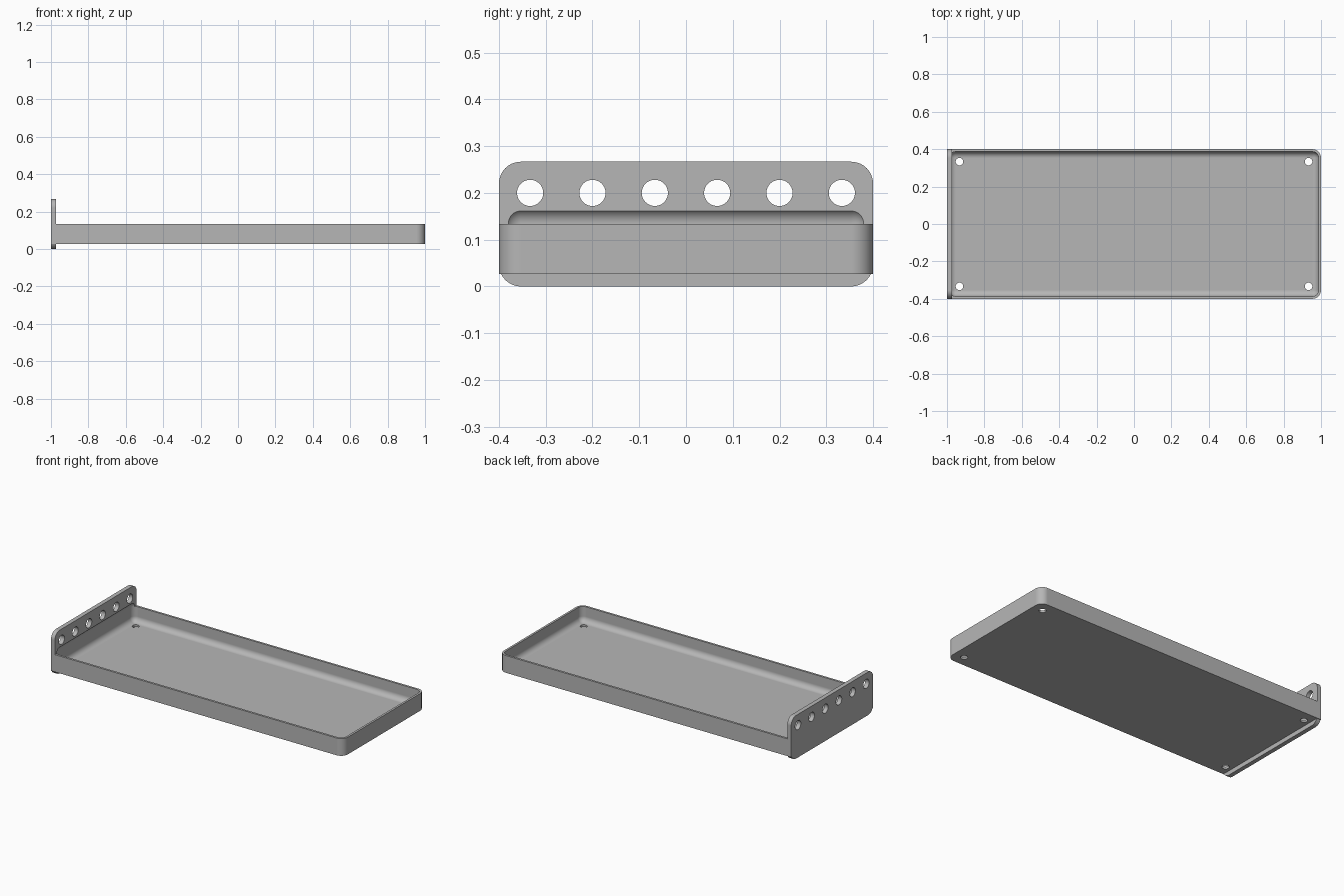
import bpy, bmesh, math
from mathutils import Matrix, Vector

U = 2 / 150  # one design unit (the tray is 150 units long)

if "Cube" in bpy.data.objects:
    bpy.data.objects.remove(bpy.data.objects["Cube"])

grey = bpy.data.materials.new("plain grey")
grey.use_nodes = True
colour = (0.47, 0.47, 0.47, 1)
grey.diffuse_color = colour
grey.node_tree.nodes["Principled BSDF"].inputs["Base Color"].default_value = colour


def to_object(name, bm):
    bmesh.ops.scale(bm, vec=(U, U, U), verts=bm.verts)
    mesh = bpy.data.meshes.new(name)
    bm.to_mesh(mesh)
    bm.free()
    mesh.materials.append(grey)
    obj = bpy.data.objects.new(name, mesh)
    bpy.context.collection.objects.link(obj)
    return obj


def rounded_box(name, low, high, radius, rule):
    """Box whose edges are rounded where rule(direction, midpoint) is true."""
    low, high = Vector(low), Vector(high)
    bm = bmesh.new()
    bmesh.ops.create_cube(bm, size=1)
    bmesh.ops.scale(bm, vec=high - low, verts=bm.verts)
    bmesh.ops.translate(bm, vec=(low + high) / 2, verts=bm.verts)
    edges = [e for e in bm.edges
             if rule((e.verts[1].co - e.verts[0].co).normalized(),
                     (e.verts[0].co + e.verts[1].co) / 2)]
    bmesh.ops.bevel(bm, geom=edges, offset=radius, offset_type='OFFSET',
                    segments=10, profile=0.5, affect='EDGES')
    return to_object(name, bm)


def cylinders(name, centres, radius, depth, turn):
    """A set of cutting cylinders sharing one orientation."""
    bm = bmesh.new()
    for c in centres:
        bmesh.ops.create_cone(bm, cap_ends=True, segments=40, radius1=radius,
                              radius2=radius, depth=depth,
                              matrix=Matrix.Translation(c) @ turn)
    return to_object(name, bm)


def combine(target, other, operation):
    """Apply a boolean and remove the helper."""
    mod = target.modifiers.new(operation, 'BOOLEAN')
    mod.operation, mod.solver, mod.object = operation, 'EXACT', other
    bpy.context.view_layer.objects.active = target
    bpy.ops.object.modifier_apply(modifier=mod.name)
    bpy.data.objects.remove(other)


# End plate with a row of six holes
plate = rounded_box("end_plate", (-75, -30, 0), (-73, 30, 20), 3.5,
                    lambda d, m: abs(d.x) > 0.9)
row = [(-74, -25 + 10 * i, 15) for i in range(6)]
combine(plate, cylinders("plate_holes", row, 2.1, 8,
                         Matrix.Rotation(math.pi / 2, 4, 'Y')), 'DIFFERENCE')

# Tray body, rounded only at the free end, joined to the plate
tray = rounded_box("tray_with_end_plate", (-75, -30, 2), (75, 30, 10), 3.5,
                   lambda d, m: abs(d.z) > 0.9 and m.x > 0)
combine(tray, plate, 'UNION')

# Filleted hollow, which also bites slightly into the plate
hollow = rounded_box("hollow", (-74, -29, 3), (74, 29, 12.6), 2.5,
                     lambda d, m: True)
combine(tray, hollow, 'DIFFERENCE')

# Screw holes through the floor
corners = [(70 * sx, 25 * sy, 2.5) for sx in (-1, 1) for sy in (-1, 1)]
combine(tray, cylinders("floor_holes", corners, 1.5, 3, Matrix()), 'DIFFERENCE')

# Smooth fillets, flat large faces
bpy.ops.object.select_all(action='DESELECT')
tray.select_set(True)
bpy.context.view_layer.objects.active = tray
bpy.ops.object.shade_smooth_by_angle(angle=math.radians(30))
normals = tray.modifiers.new("even_normals", 'WEIGHTED_NORMAL')
normals.keep_sharp = True
